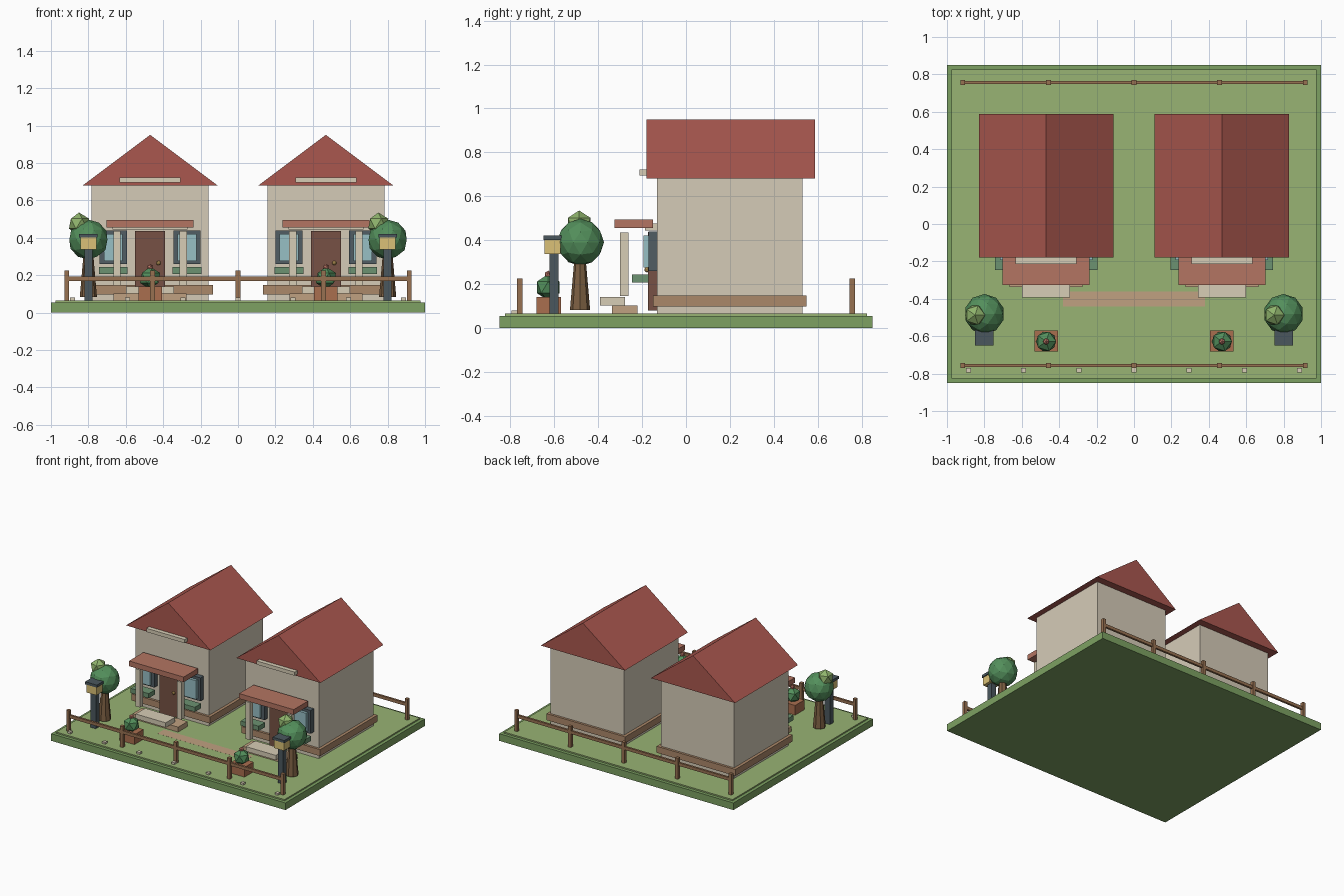
import bpy, math

if "Cube" in bpy.data.objects:
    bpy.data.objects.remove(bpy.data.objects["Cube"])


def mat(name, r, g, b):
    m = bpy.data.materials.new(name)
    m.diffuse_color = (*[(c / 255) ** 2.2 for c in (r, g, b)], 1)
    m.use_nodes = True
    m.node_tree.nodes["Principled BSDF"].inputs["Base Color"].default_value = m.diffuse_color
    return m


EDGE = mat("turf_edge", 124, 160, 98)
GRASS = mat("grass", 151, 178, 115)
WALL = mat("plaster", 212, 202, 182)
ROOF = mat("roof_red", 168, 88, 80)
TILE = mat("porch_red", 178, 116, 98)
PLINTH = mat("plinth_brown", 170, 135, 105)
CREAM = mat("cream", 214, 204, 180)
TAN = mat("tan", 190, 160, 128)
DOOR = mat("door_brown", 118, 82, 70)
FRAME = mat("frame_slate", 82, 94, 100)
GLASS = mat("glass", 150, 190, 195)
BOX = mat("box_green", 108, 145, 112)
WOOD = mat("wood", 150, 112, 82)
BARK = mat("bark", 124, 96, 68)
LEAF = mat("leaf", 84, 142, 92)
LIGHT_LEAF = mat("light_leaf", 142, 178, 108)
SLATE = mat("lamp_slate", 76, 88, 94)
LAMP = mat("lamp_yellow", 218, 192, 118)
BRASS = mat("brass", 190, 155, 90)
POT = mat("pot", 168, 110, 80)
FLOWER = mat("flower", 190, 120, 105)


def finish(name, m):
    o = bpy.context.object
    o.name = name
    o.data.materials.append(m)
    return o


def box(name, x0, x1, y0, y1, z0, z1, m):
    bpy.ops.mesh.primitive_cube_add(
        size=1, location=((x0 + x1) / 2, (y0 + y1) / 2, (z0 + z1) / 2))
    o = finish(name, m)
    o.scale = (x1 - x0, y1 - y0, z1 - z0)
    return o


def cbox(name, x, hw, y0, y1, z0, z1, m):
    return box(name, x - hw, x + hw, y0, y1, z0, z1, m)


def ball(name, x, y, z, r, sub, m):
    bpy.ops.mesh.primitive_ico_sphere_add(subdivisions=sub, radius=r, location=(x, y, z))
    return finish(name, m)


def gable_roof(x, hw, y0, y1, z0, z1):
    prof = [(x - hw, z0), (x + hw, z0), (x, z1)]
    verts = [(px, y, pz) for y in (y0, y1) for px, pz in prof]
    faces = [(0, 1, 2), (5, 4, 3), (0, 3, 4, 1), (1, 4, 5, 2), (2, 5, 3, 0)]
    me = bpy.data.meshes.new("roof")
    me.from_pydata(verts, [], faces)
    me.materials.append(ROOF)
    bpy.context.collection.objects.link(bpy.data.objects.new("roof", me))


def house(x):
    cbox("walls", x, 0.313, -0.132, 0.532, 0.06, 0.68, WALL)
    cbox("plinth", x, 0.336, -0.15, 0.55, 0.097, 0.147, PLINTH)
    gable_roof(x, 0.36, -0.18, 0.587, 0.68, 0.95)
    cbox("gable_trim", x, 0.163, -0.213, -0.17, 0.695, 0.723, CREAM)
    # porch
    cbox("porch_roof", x, 0.233, -0.325, -0.15, 0.455, 0.495, TILE)
    cbox("porch_beam", x, 0.2, -0.186, -0.13, 0.445, 0.475, CREAM)
    cbox("upper_step", x, 0.128, -0.393, -0.277, 0.103, 0.14, CREAM)
    cbox("lower_step", x, 0.195, -0.337, -0.222, 0.065, 0.103, TAN)
    # door
    cbox("door", x, 0.08, -0.173, -0.13, 0.08, 0.437, DOOR)
    ball("door_knob", x + 0.045, -0.178, 0.265, 0.012, 2, BRASS)
    for s in (-1, 1):
        cbox("porch_post", x + s * 0.177, 0.019, -0.3, -0.262, 0.146, 0.435, CREAM)
        # window with shutters and planting box
        w = x + s * 0.197
        cbox("window_frame", w, 0.073, -0.172, -0.13, 0.26, 0.44, FRAME)
        cbox("window_glass", w, 0.05, -0.193, -0.165, 0.275, 0.42, GLASS)
        cbox("window_box", w, 0.077, -0.247, -0.17, 0.207, 0.243, BOX)


def tree(x):
    bpy.ops.mesh.primitive_cone_add(vertices=8, radius1=0.046, radius2=0.026, depth=0.23,
                                    location=(x, -0.483, 0.197))
    finish("trunk", BARK)
    ball("tree_crown", x, -0.481, 0.39, 0.107, 2, LEAF)
    ball("tree_top", x - 0.05, -0.487, 0.475, 0.06, 1, LIGHT_LEAF)


def lamp(x):
    cbox("lamp_post", x, 0.022, -0.623, -0.58, 0.065, 0.34, SLATE)
    cbox("lamp_light", x, 0.043, -0.645, -0.572, 0.337, 0.4, LAMP)
    cbox("lamp_cap", x, 0.05, -0.65, -0.567, 0.4, 0.42, SLATE)


def planter(x):
    cbox("planter", x, 0.063, -0.682, -0.57, 0.065, 0.14, POT)
    ball("bush", x, -0.628, 0.185, 0.06, 1, LEAF)
    ball("flower", x, -0.628, 0.243, 0.018, 1, FLOWER)


# ground
box("base", -1, 1, -0.85, 0.85, 0, 0.055, EDGE)
box("lawn", -0.975, 0.975, -0.825, 0.825, 0.05, 0.065, GRASS)
box("path", -0.38, 0.38, -0.44, -0.36, 0.055, 0.0655, TAN)

# mirrored halves
for side in (-1, 1):
    house(side * 0.47)
    tree(side * 0.8)
    lamp(side * 0.8)
    planter(side * 0.47)
    # fence
    fy = side * 0.757
    box("fence_rail", -0.915, 0.915, fy - 0.008, fy + 0.008, 0.168, 0.192, WOOD)
    for i in range(5):
        cbox("fence_post", -0.915 + i * 0.4575, 0.0125, fy - 0.0125, fy + 0.0125, 0.06, 0.226, WOOD)

# edging stones
for i in range(7):
    cbox("edging_stone", -0.885 + i * 0.295, 0.013, -0.795, -0.77, 0.06, 0.08, CREAM)
